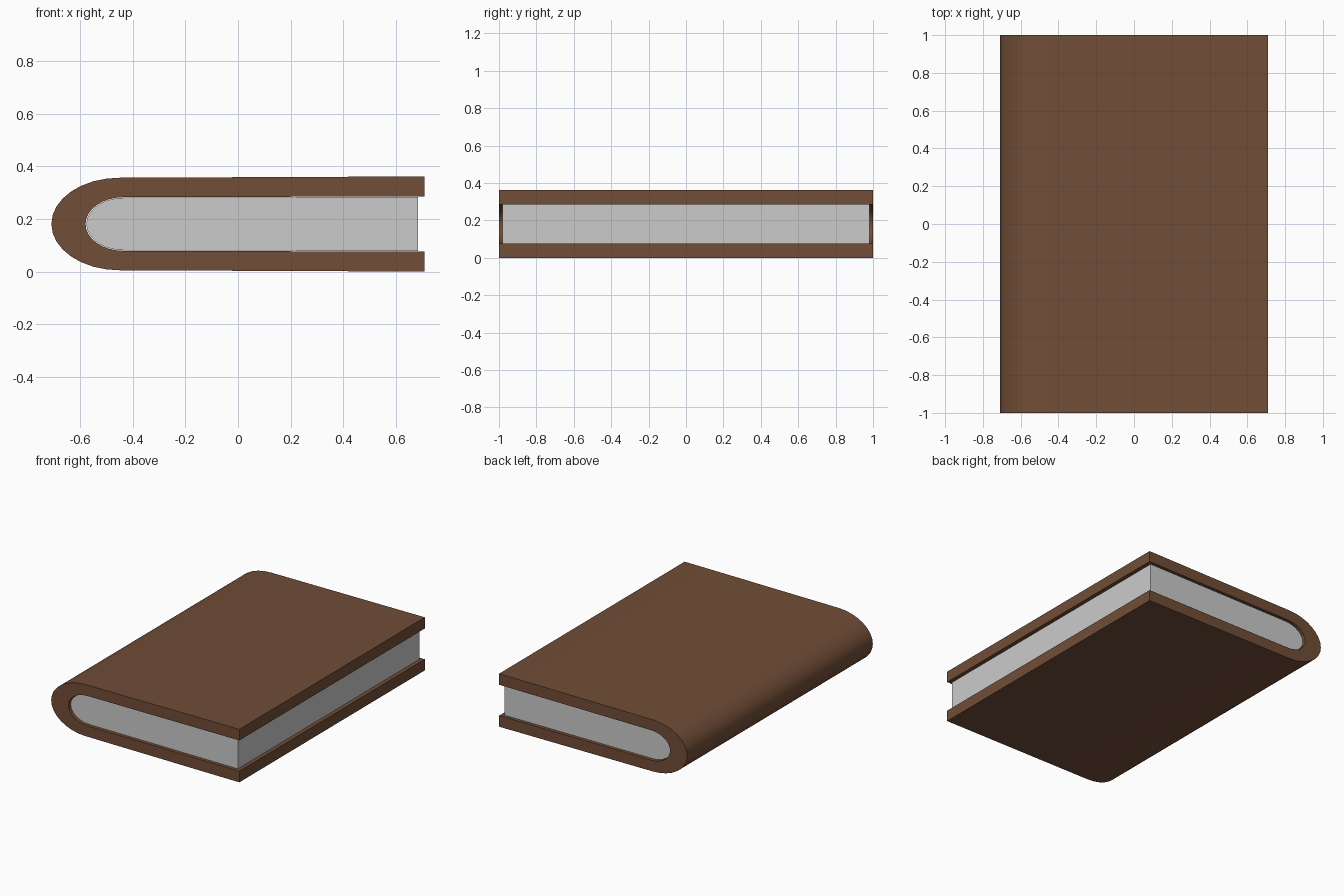
import bpy, bmesh, math

if "Cube" in bpy.data.objects:
    bpy.data.objects.remove(bpy.data.objects["Cube"])

MID = 0.181  # height of the book's symmetry plane


def u_curve(tip_x, bend_x, bend_h, end_x, end_h, steps=16):
    """Sideways U from the top right end, round the spine, to the bottom right end."""
    pts = [(end_x, MID + end_h)]
    for i in range(steps + 1):
        a = math.pi / 2 + math.pi * i / steps
        pts.append((bend_x + (bend_x - tip_x) * math.cos(a), MID + bend_h * math.sin(a)))
    pts.append((end_x, MID - end_h))
    return pts


def extrude_profile(name, pts, half_depth, color=None):
    bm = bmesh.new()
    face = bm.faces.new([bm.verts.new((x, -half_depth, z)) for x, z in pts])
    ext = bmesh.ops.extrude_face_region(bm, geom=[face])
    verts = [g for g in ext["geom"] if isinstance(g, bmesh.types.BMVert)]
    bmesh.ops.translate(bm, verts=verts, vec=(0, 2 * half_depth, 0))
    bmesh.ops.recalc_face_normals(bm, faces=bm.faces)
    mesh = bpy.data.meshes.new(name)
    bm.to_mesh(mesh)
    bm.free()
    obj = bpy.data.objects.new(name, mesh)
    bpy.context.collection.objects.link(obj)
    if color:
        mat = bpy.data.materials.new(name + "_color")
        mat.diffuse_color = color
        mat.use_nodes = True
        mat.node_tree.nodes["Principled BSDF"].inputs["Base Color"].default_value = mat.diffuse_color
        mesh.materials.append(mat)
    # smooth the spine, keep the board edges crisp
    bpy.ops.object.select_all(action='DESELECT')
    obj.select_set(True)
    bpy.context.view_layer.objects.active = obj
    bpy.ops.object.shade_smooth_by_angle(angle=math.radians(30))
    return obj


# Cover: two boards joined by a rounded spine
outer = u_curve(-0.71, -0.45, 0.176, 0.71, 0.181)
inner = u_curve(-0.58, -0.435, 0.102, 0.71, 0.105)
extrude_profile("cover", outer + inner[::-1], 1.0, (0.165, 0.075, 0.038, 1))

# Page block: set in slightly from the cover on the three open sides
extrude_profile("pages", u_curve(-0.577, -0.435, 0.1, 0.685, 0.103), 0.98)
